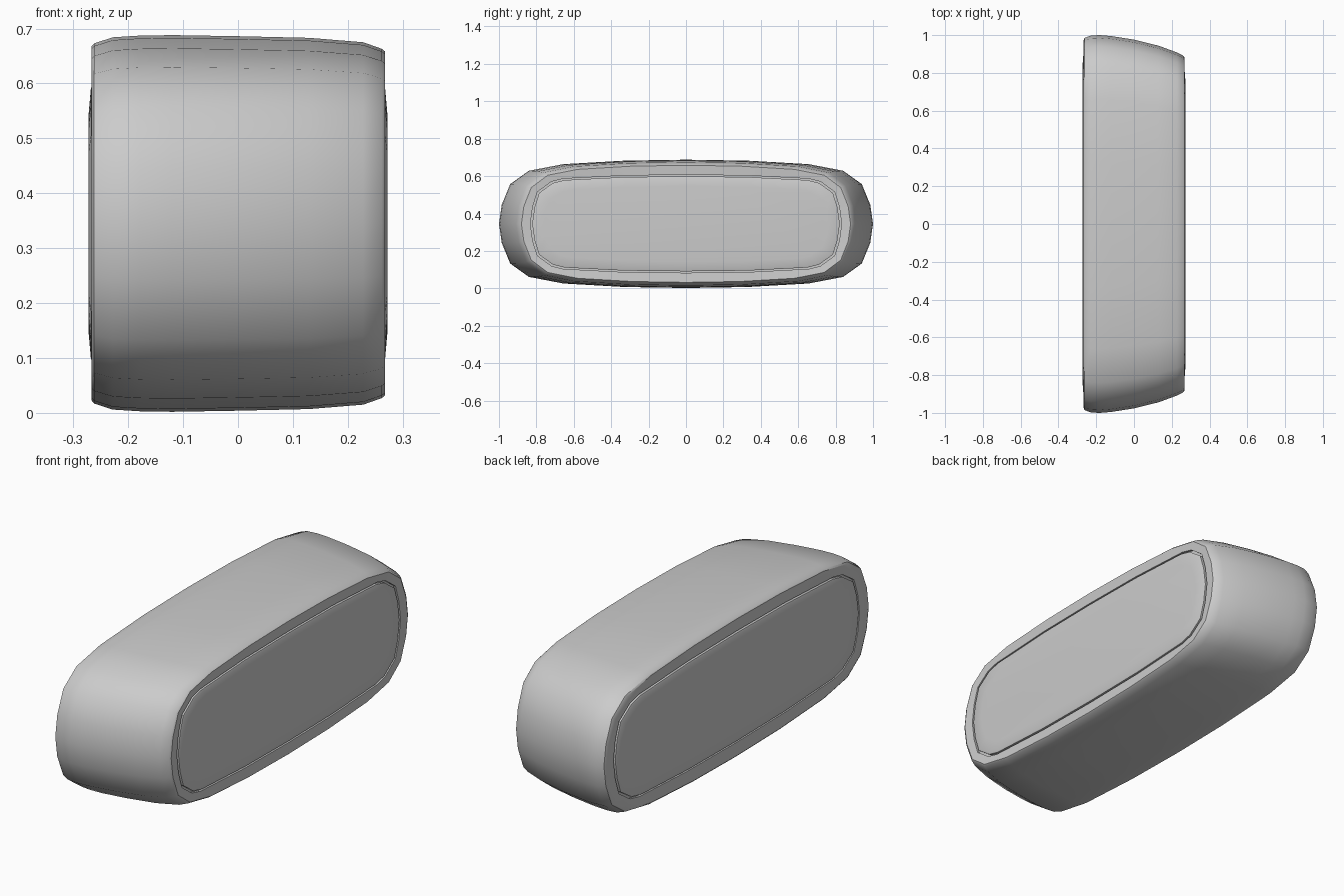
import bpy, bmesh

if "Cube" in bpy.data.objects:
    bpy.data.objects.remove(bpy.data.objects["Cube"])

ZC = 0.345
# quarter outlines (y, z), normalised to 1, from top centre to side
SHELL = [(0, 1), (.33, .985), (.66, .93), (.84, .83), (.94, .62), (.985, .3), (1, 0)]
PANEL = [(0, 1), (.4, .985), (.79, .92), (.865, .86), (.955, .65), (.985, .35), (1, 0)]


def ring(bm, x, hy, hz, quarter):
    """Closed ring of vertices mirrored from a quarter outline."""
    right = quarter + [(y, -z) for y, z in quarter[-2::-1]]
    full = right + [(-y, z) for y, z in right[-2:0:-1]]
    return [bm.verts.new((x, y * hy, ZC + z * hz)) for y, z in full]


def loft(name, rows, angle=0.6):
    """Skin rings given as (x, half y, half z, outline), capped at both ends."""
    bm = bmesh.new()
    rings = [ring(bm, *r) for r in rows]
    n = len(rings[0])
    for a, b in zip(rings, rings[1:]):
        for i in range(n):
            j = (i + 1) % n
            bm.faces.new((a[i], a[j], b[j], b[i]))
    bm.faces.new(rings[0])
    bm.faces.new(rings[-1])
    bmesh.ops.recalc_face_normals(bm, faces=bm.faces)
    me = bpy.data.meshes.new(name)
    bm.to_mesh(me)
    bm.free()
    ob = bpy.data.objects.new(name, me)
    bpy.context.collection.objects.link(ob)
    bpy.ops.object.select_all(action='DESELECT')
    bpy.context.view_layer.objects.active = ob
    ob.select_set(True)
    bpy.ops.object.shade_smooth_by_angle(angle=angle)
    return ob


# bulging shell, with a shallow recess for the panel in each end
loft("shell", [
    (-.252, .915, .262, PANEL),
    (-.263, .915, .262, PANEL),
    (-.267, .972, .322, SHELL),
    (-.262, .985, .328, SHELL),
    (-.228, .998, .339, SHELL),
    (-.18, 1.0, .342, SHELL),
    (-.12, .995, .343, SHELL),
    (0, .976, .341, SHELL),
    (.13, .944, .338, SHELL),
    (.228, .908, .330, SHELL),
    (.262, .890, .318, SHELL),
    (.268, .880, .313, SHELL),
    (.264, .832, .262, PANEL),
    (.252, .832, .262, PANEL),
])

# slightly domed end panels
for name, s, hy in (("left_panel", -1, .905), ("right_panel", 1, .822)):
    loft(name, [
        (s * .245, hy, .254, PANEL),
        (s * .265, hy, .254, PANEL),
        (s * .268, hy - .008, .246, PANEL),
        (s * .272, hy - .06, .2, PANEL),
    ])
